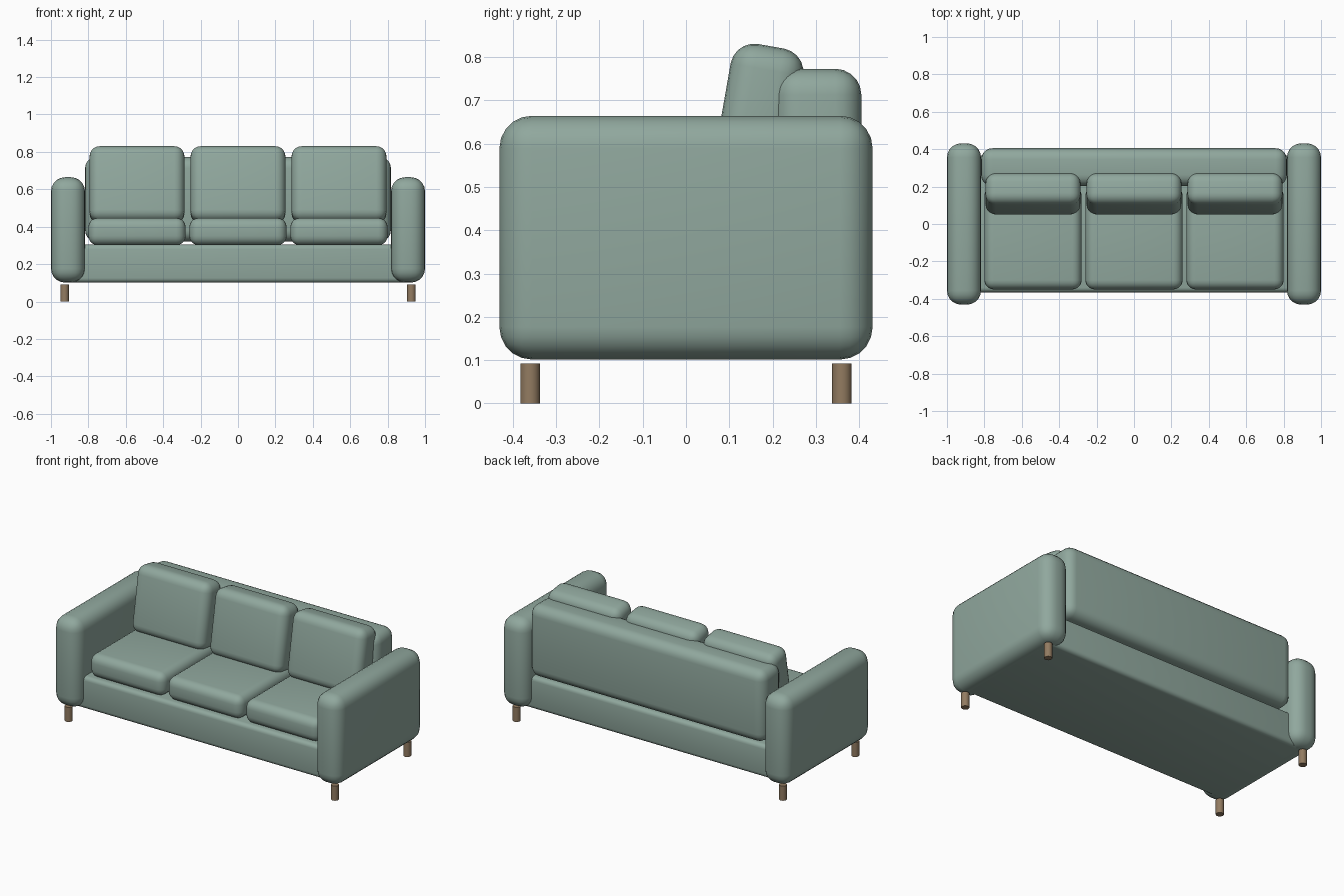
import bpy, math

if "Cube" in bpy.data.objects:
    bpy.data.objects.remove(bpy.data.objects["Cube"])


def material(name, color):
    m = bpy.data.materials.new(name)
    m.diffuse_color = color
    m.use_nodes = True
    m.node_tree.nodes["Principled BSDF"].inputs["Base Color"].default_value = m.diffuse_color
    return m


fabric = material("sage_fabric", (0.28, 0.39, 0.34, 1))
wood = material("wood", (0.29, 0.20, 0.12, 1))


def finish(ob, name, mat):
    ob.name = name
    ob.data.materials.append(mat)
    bpy.ops.object.shade_smooth_by_angle(angle=math.radians(40))


def soft_box(name, center, size, radius, segments=5, tilt=0.0):
    """Box with rounded edges, optionally leaning back around x."""
    bpy.ops.mesh.primitive_cube_add(size=1, location=center)
    ob = bpy.context.object
    ob.scale = size
    bpy.ops.object.transform_apply(location=False, rotation=False, scale=True)
    bevel = ob.modifiers.new("round", 'BEVEL')
    bevel.width = radius
    bevel.segments = segments
    bpy.ops.object.modifier_apply(modifier="round")
    ob.rotation_euler.x = -tilt
    finish(ob, name, fabric)
    return ob


# Base frame running under both arms, and backrest
soft_box("base", (0, 0, 0.203), (1.87, 0.73, 0.204), 0.025, 4)
soft_box("backrest", (0, 0.304, 0.547), (1.635, 0.202, 0.452), 0.06)

# Arms on both sides
for side, label in ((-1, "left"), (1, "right")):
    soft_box(label + "_arm", (side * 0.909, 0, 0.383), (0.182, 0.862, 0.563), 0.075)

# Three seat cushions and three leaning back cushions
for i, label in ((-1, "left"), (0, "middle"), (1, "right")):
    x = i * 0.54
    soft_box(label + "_seat_cushion", (x, -0.075, 0.374), (0.52, 0.55, 0.146), 0.05)
    soft_box(label + "_back_cushion", (x, 0.161, 0.624), (0.508, 0.17, 0.408), 0.055,
             tilt=math.radians(10))

# Round legs under the arms
for sx, sl in ((-1, "left"), (1, "right")):
    for sy, fl in ((-1, "front"), (1, "back")):
        bpy.ops.mesh.primitive_cylinder_add(vertices=24, radius=0.0228, depth=0.092,
                                            location=(sx * 0.927, sy * 0.36, 0.046))
        finish(bpy.context.object, f"{fl}_{sl}_leg", wood)
